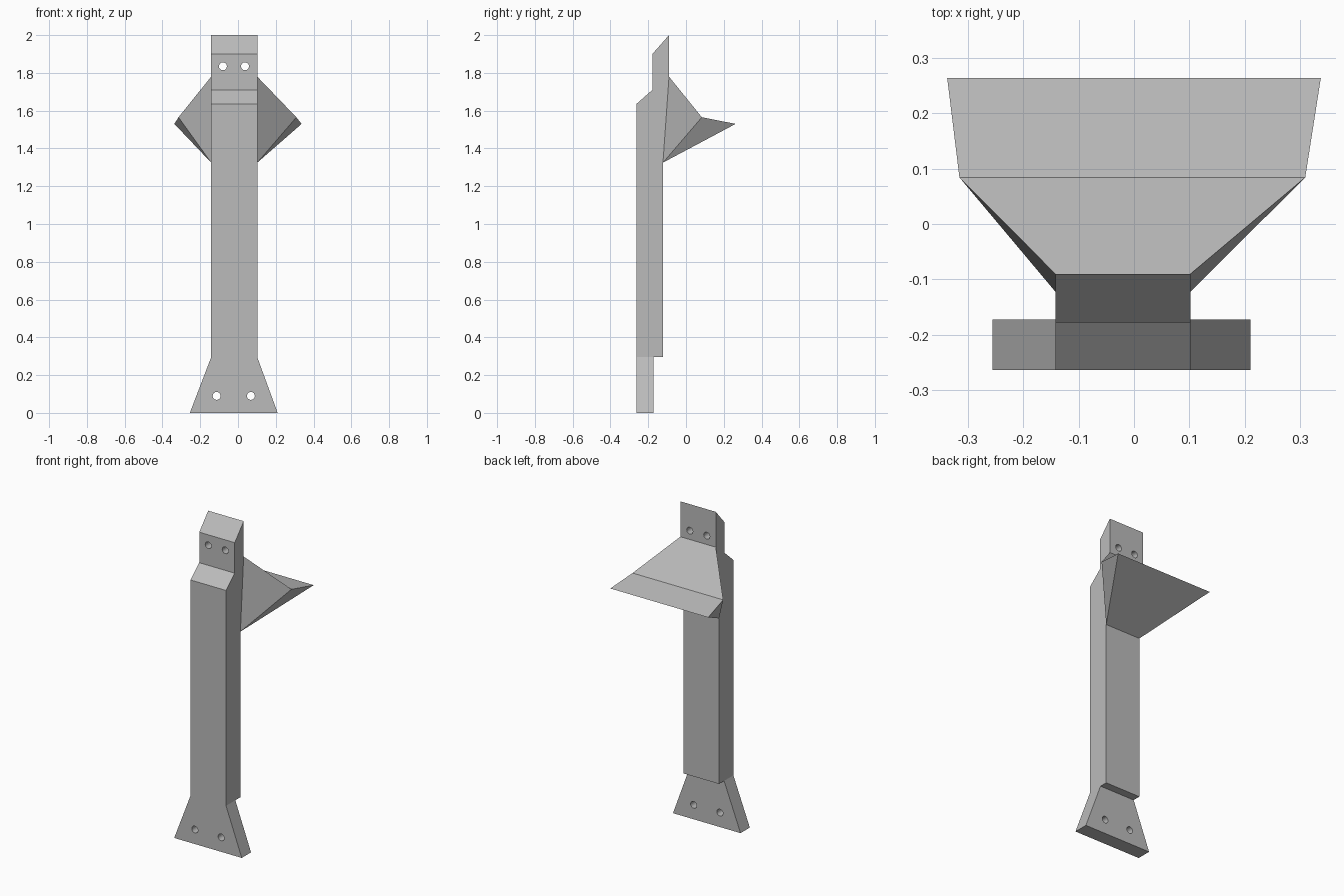
import bpy
import bmesh
import math

if "Cube" in bpy.data.objects:
    bpy.data.objects.remove(bpy.data.objects["Cube"], do_unlink=True)

GREY = (0.5, 0.5, 0.5, 1.0)
grey = bpy.data.materials.new("plain grey")
grey.use_nodes = True
grey.diffuse_color = GREY
grey.node_tree.nodes["Principled BSDF"].inputs["Base Color"].default_value = GREY

LEFT, RIGHT = 0.102, -0.142      # sides of the post
FRONT = -0.263


def add_object(name, bm):
    bmesh.ops.recalc_face_normals(bm, faces=bm.faces)
    mesh = bpy.data.meshes.new(name)
    bm.to_mesh(mesh)
    bm.free()
    mesh.materials.append(grey)
    obj = bpy.data.objects.new(name, mesh)
    bpy.context.collection.objects.link(obj)
    return obj


def loft(name, ring_a, ring_b, triangulate_sides=False):
    """Closed solid between two matching rings of points."""
    bm = bmesh.new()
    a = [bm.verts.new(p) for p in ring_a]
    b = [bm.verts.new(p) for p in ring_b]
    bm.faces.new(a)
    bm.faces.new(b)
    for i in range(len(a)):
        j = (i + 1) % len(a)
        bm.faces.new((a[i], a[j], b[j], b[i]))
    return add_object(name, bm)


def drill(obj, centres, radius=0.021):
    """Cut round holes from front to back."""
    for x, z in centres:
        bpy.ops.mesh.primitive_cylinder_add(
            vertices=24, radius=radius, depth=1, location=(x, -0.15, z),
            rotation=(math.pi / 2, 0, 0))
        cutter = bpy.context.object
        cutter.hide_render = True
        mod = obj.modifiers.new("hole", "BOOLEAN")
        mod.operation = "DIFFERENCE"
        mod.solver = "EXACT"
        mod.object = cutter
        bpy.context.view_layer.objects.active = obj
        bpy.ops.object.modifier_apply(modifier=mod.name)
        bpy.data.objects.remove(cutter, do_unlink=True)


# Post: stepped side profile (y, z) extruded across x
profile = [(FRONT, 0.295), (FRONT, 1.635), (-0.178, 1.71), (-0.178, 1.9),
           (-0.09, 2.0), (-0.09, 1.78), (-0.122, 1.325), (-0.122, 0.295)]
post = loft("post", [(RIGHT, y, z) for y, z in profile],
            [(LEFT, y, z) for y, z in profile])
drill(post, [(-0.08, 1.835), (0.037, 1.835)])

# Foot: flared plate under the post, flush with its front
outline = [(-0.255, 0), (0.21, 0), (LEFT, 0.295), (RIGHT, 0.295)]
foot = loft("foot", [(x, FRONT, z) for x, z in outline],
            [(x, -0.172, z) for x, z in outline])
drill(foot, [(-0.113, 0.09), (0.068, 0.09)])

# Rear wedge: flares out from the post to a sharp back edge
rows = [(RIGHT, LEFT, -0.09, 1.78), (-0.315, 0.309, 0.084, 1.565),
        (-0.337, 0.337, 0.263, 1.53), (RIGHT, LEFT, -0.122, 1.325)]
bm = bmesh.new()
sides = [[bm.verts.new((row[s], row[2], row[3])) for row in rows] for s in (0, 1)]
for i in range(4):
    j = (i + 1) % 4
    bm.faces.new((sides[0][i], sides[0][j], sides[1][j], sides[1][i]))
for top, mid, tip, low in sides:
    bm.faces.new((top, mid, low))
    bm.faces.new((mid, tip, low))
add_object("rear_wedge", bm)
